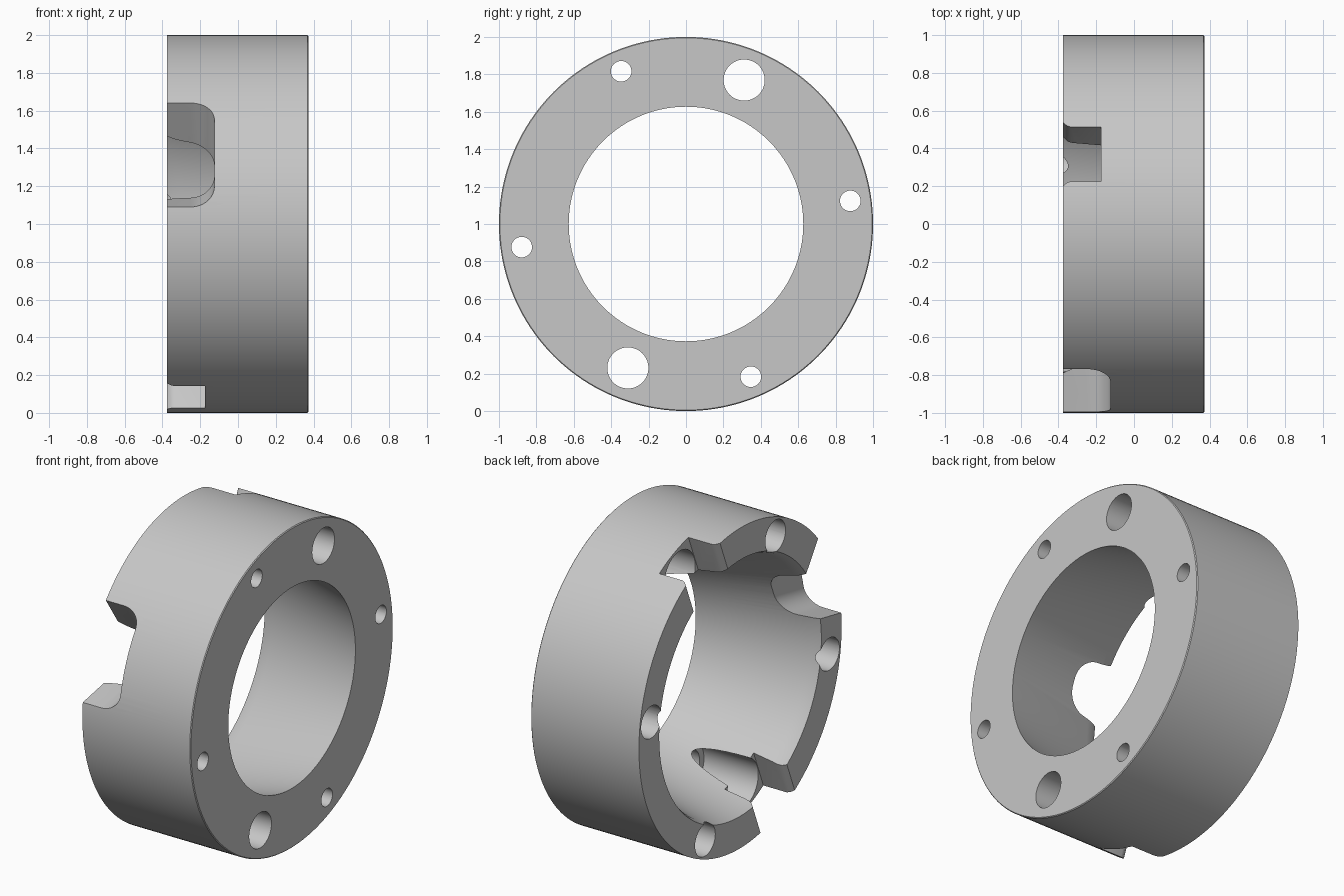
import bpy, bmesh, math
from math import sin, cos, pi, radians

if "Cube" in bpy.data.objects:
    bpy.data.objects.remove(bpy.data.objects["Cube"])

steel = bpy.data.materials.new("plain grey")
steel.use_nodes = True
GREY = (0.57, 0.57, 0.57, 1)
steel.diffuse_color = GREY
steel.node_tree.nodes["Principled BSDF"].inputs["Base Color"].default_value = GREY


def make_object(name, bm):
    bmesh.ops.recalc_face_normals(bm, faces=bm.faces)
    mesh = bpy.data.meshes.new(name)
    bm.to_mesh(mesh)
    bm.free()
    mesh.materials.append(steel)
    obj = bpy.data.objects.new(name, mesh)
    bpy.context.collection.objects.link(obj)
    return obj


def place(x, u, w, angle):
    """Axial, radial and tangential position at an angle round the ring."""
    a = radians(angle)
    return (x, u * cos(a) - w * sin(a), 1 + u * sin(a) + w * cos(a))


def loft(name, sections, angle):
    """Closed solid through sections of (axial, radial, tangential) points."""
    bm = bmesh.new()
    rings = [[bm.verts.new(place(*p, angle)) for p in s] for s in sections]
    for a, b in zip(rings, rings[1:]):
        for i in range(len(a)):
            j = (i + 1) % len(a)
            bm.faces.new((a[i], a[j], b[j], b[i]))
    bm.faces.new(rings[0])
    bm.faces.new(rings[-1])
    return make_object(name, bm)


def ring_body():
    # Turned profile: straight outside with a tiny bevel, tapered bore, eased mouth
    profile = [(0.372, 0.627), (0.372, 0.995), (0.367, 1.0), (-0.375, 1.0),
               (-0.375, 0.8), (-0.345, 0.785), (-0.3, 0.772)]
    bm = bmesh.new()
    verts = [bm.verts.new((x, 0, r)) for x, r in profile]
    edges = [bm.edges.new((v, verts[(i + 1) % len(verts)])) for i, v in enumerate(verts)]
    bmesh.ops.spin(bm, geom=verts + edges, cent=(0, 0, 0), axis=(1, 0, 0),
                   angle=2 * pi, steps=160)
    bmesh.ops.remove_doubles(bm, verts=bm.verts, dist=0.0001)
    bmesh.ops.translate(bm, verts=bm.verts, vec=(0, 0, 1))
    return make_object("ring_body", bm)


def hole(name, radius, distance, angle, end=0.6):
    circle = [2 * pi * i / 48 for i in range(48)]
    return loft(name, [[(x, distance + radius * cos(t), radius * sin(t)) for t in circle]
                       for x in (-0.6, end)], angle)


def narrow_slot(angle):
    # Straight slot with a flared mouth
    half = [(-0.175, 0.155), (-0.335, 0.155), (-0.355, 0.162), (-0.375, 0.182), (-0.45, 0.25)]
    outline = half + [(x, -w) for x, w in reversed(half)]
    return loft("narrow_slot", [[(x, u, w) for x, w in outline] for u in (0.4, 1.1)], angle)


def wide_notch(angle):
    # Rounded notch that narrows towards the bore
    sections = []
    r = 0.125
    for u, h in [(1.05, 0.36), (0.955, 0.298), (0.76, 0.168), (0.697, 0.128), (0.5, 0.128)]:
        half = [(-0.5, h)]
        for i in range(13):
            t = pi / 2 * i / 12
            half.append((-0.125 - r + r * sin(t), h - r + r * cos(t)))
        sections.append([(x, u, w) for x, w in half]
                        + [(x, u, -w) for x, w in reversed(half)])
    return loft("wide_notch", sections, angle)


body = ring_body()
cutters = [wide_notch(157.5)]
for turn in (0, 180):
    cutters += [narrow_slot(68 + turn),
                hole("large_hole", 0.11, 0.83, 68 + turn),
                hole("large_counterbore", 0.152, 0.83, 68 + turn, 0.2)]
    for angle in (8 + turn, 113 + turn):
        cutters += [hole("small_hole", 0.055, 0.887, angle),
                    hole("small_counterbore", 0.1, 0.887, angle, 0.1)]

# Cut every opening, then bake the result and drop the cutters
for c in cutters:
    c.hide_render = True
    m = body.modifiers.new(c.name, 'BOOLEAN')
    m.operation = 'DIFFERENCE'
    m.solver = 'EXACT'
    m.object = c
bpy.context.view_layer.update()
result = bpy.data.meshes.new_from_object(
    body.evaluated_get(bpy.context.evaluated_depsgraph_get()))
body.modifiers.clear()
body.data = result
for c in cutters:
    bpy.data.objects.remove(c)

bpy.ops.object.select_all(action='DESELECT')
body.select_set(True)
bpy.context.view_layer.objects.active = body
bpy.ops.object.shade_smooth_by_angle(angle=radians(30))
